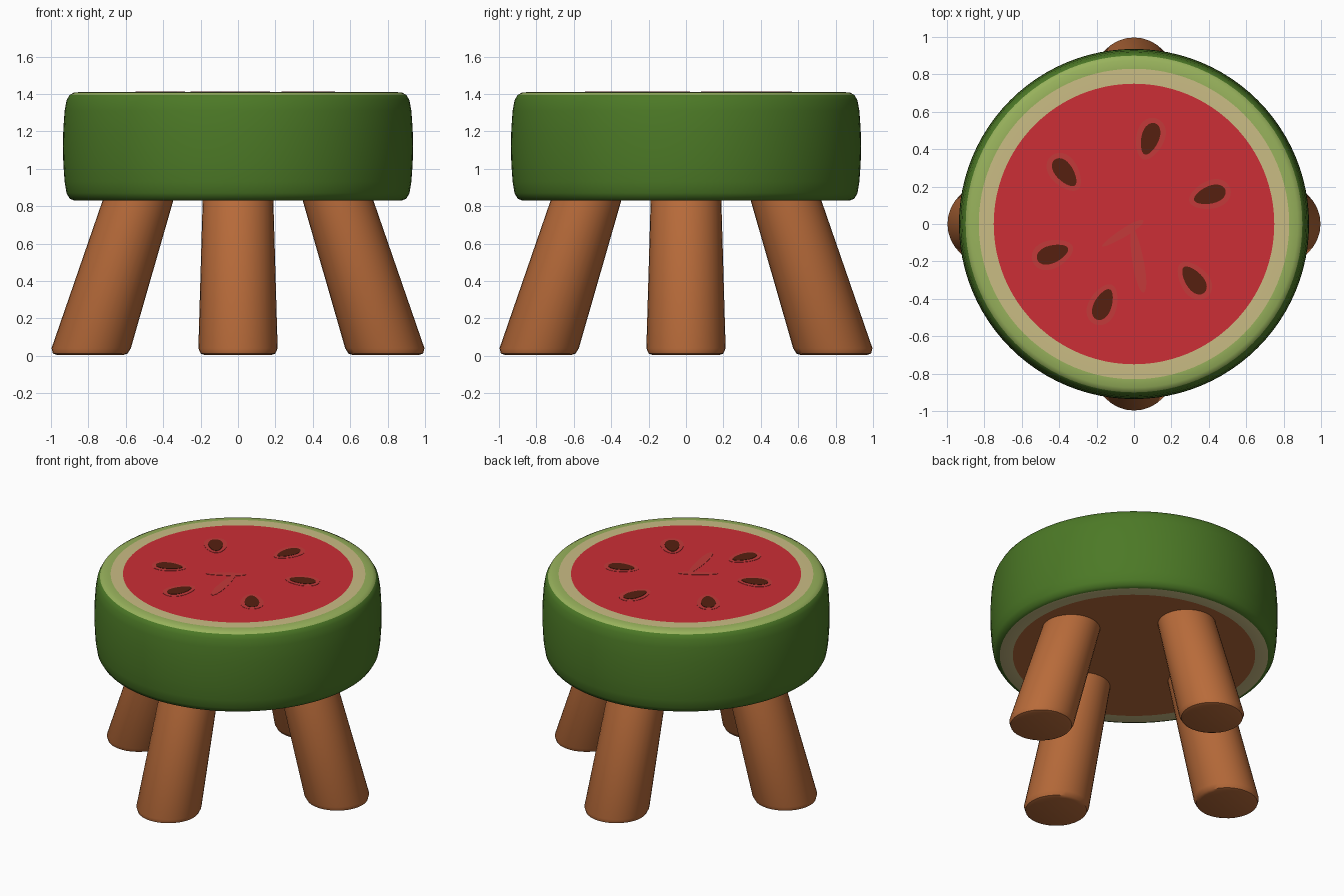
import bpy, bmesh, math
from mathutils import Vector

if "Cube" in bpy.data.objects:
    bpy.data.objects.remove(bpy.data.objects["Cube"])


def mat(name, r, g, b):
    lin = [((c / 255 + 0.055) / 1.055) ** 2.4 for c in (r, g, b)]
    m = bpy.data.materials.new(name)
    m.diffuse_color = (*lin, 1)
    m.use_nodes = True
    m.node_tree.nodes["Principled BSDF"].inputs["Base Color"].default_value = m.diffuse_color
    return m


RIND = mat("dark green rind", 76, 121, 38)
PALE = mat("pale green rind", 152, 178, 92)
CREAM = mat("cream pith", 202, 188, 132)
RED = mat("red flesh", 204, 46, 54)
HALO = mat("soft red halo", 196, 58, 58)
SEED = mat("dark brown seed", 86, 32, 16)
WOOD = mat("brown wood", 184, 107, 58)


def finish(name, bm, mats):
    bmesh.ops.recalc_face_normals(bm, faces=bm.faces)
    me = bpy.data.meshes.new(name)
    bm.to_mesh(me)
    bm.free()
    for m in mats:
        me.materials.append(m)
    ob = bpy.data.objects.new(name, me)
    bpy.context.collection.objects.link(ob)
    bpy.ops.object.select_all(action='DESELECT')
    ob.select_set(True)
    bpy.context.view_layer.objects.active = ob
    bpy.ops.object.shade_smooth_by_angle(angle=math.radians(40))
    return ob


def loft(name, rings, mats, bands, cap_bottom, cap_top):
    """Join equal-length rings of points; bands gives a material per step."""
    bm = bmesh.new()
    vs = [[bm.verts.new(p) for p in ring] for ring in rings]
    n = len(vs[0])
    for a, b, band in zip(vs, vs[1:], bands):
        for i in range(n):
            j = (i + 1) % n
            bm.faces.new((a[i], a[j], b[j], b[i])).material_index = band
    bm.faces.new(vs[0][::-1]).material_index = cap_bottom
    bm.faces.new(vs[-1]).material_index = cap_top
    return finish(name, bm, mats)


def circle(cx, cy, r, z, n):
    return [(cx + r * math.cos(2 * math.pi * i / n),
             cy + r * math.sin(2 * math.pi * i / n), z) for i in range(n)]


# Seat: rounded melon slice, coloured by profile step
profile = [(0.79, 0.83), (0.875, 0.83), (0.9, 0.84), (0.917, 0.87), (0.927, 0.93),
           (0.934, 1.03), (0.936, 1.12), (0.934, 1.21), (0.927, 1.31),
           (0.917, 1.365), (0.9, 1.395), (0.875, 1.408), (0.83, 1.41), (0.75, 1.41)]
bands = [2] + [0] * 9 + [1, 1, 2]
loft("seat", [circle(0, 0, r, z, 96) for r, z in profile],
     [RIND, PALE, CREAM, RED, WOOD], bands, 4, 3)

# Legs: splayed round posts with softened feet
leg_rings = [(0.79, 0.18, 0.005), (0.79, 0.2, 0.012), (0.785, 0.212, 0.04),
             (0.535, 0.189, 0.83), (0.52, 0.188, 0.87)]
for name, dx, dy in (("right_leg", 1, 0), ("left_leg", -1, 0),
                     ("back_leg", 0, 1), ("front_leg", 0, -1)):
    loft(name, [circle(dx * d, dy * d, r, z, 32) for d, r, z in leg_rings],
         [WOOD], [0] * 4, 0, 0)


# Seeds: thin teardrop plates on a slightly larger halo plate
def plate(name, x, y, ang, length, width, top, m):
    rings = []
    for z in (1.408, top):
        ring = []
        for i in range(28):
            t = 2 * math.pi * i / 28
            u = length * math.cos(t)
            v = width * math.sin(t) * (1 + 0.2 * math.cos(t))
            ring.append((x + u * math.cos(ang) - v * math.sin(ang),
                         y + u * math.sin(ang) + v * math.cos(ang), z))
        rings.append(ring)
    loft(name, rings, [m], [0], 0, 0)


seeds = [(0.085, 0.455, 72), (0.405, 0.155, 18), (0.32, -0.3, -52),
         (-0.165, -0.43, 246), (-0.435, -0.16, 200), (-0.37, 0.275, 128)]
for k, (x, y, deg) in enumerate(seeds, 1):
    a = math.radians(deg)
    plate(f"seed_halo_{k}", x, y, a, 0.115, 0.075, 1.412, HALO)
    plate(f"seed_{k}", x, y, a, 0.088, 0.047, 1.414, SEED)

# Faint core streaks in the flesh
plate("core_streak_long", 0.02, -0.19, math.radians(-80), 0.18, 0.03, 1.412, HALO)
plate("core_streak_short", -0.06, -0.05, math.radians(32), 0.13, 0.022, 1.4125, HALO)
